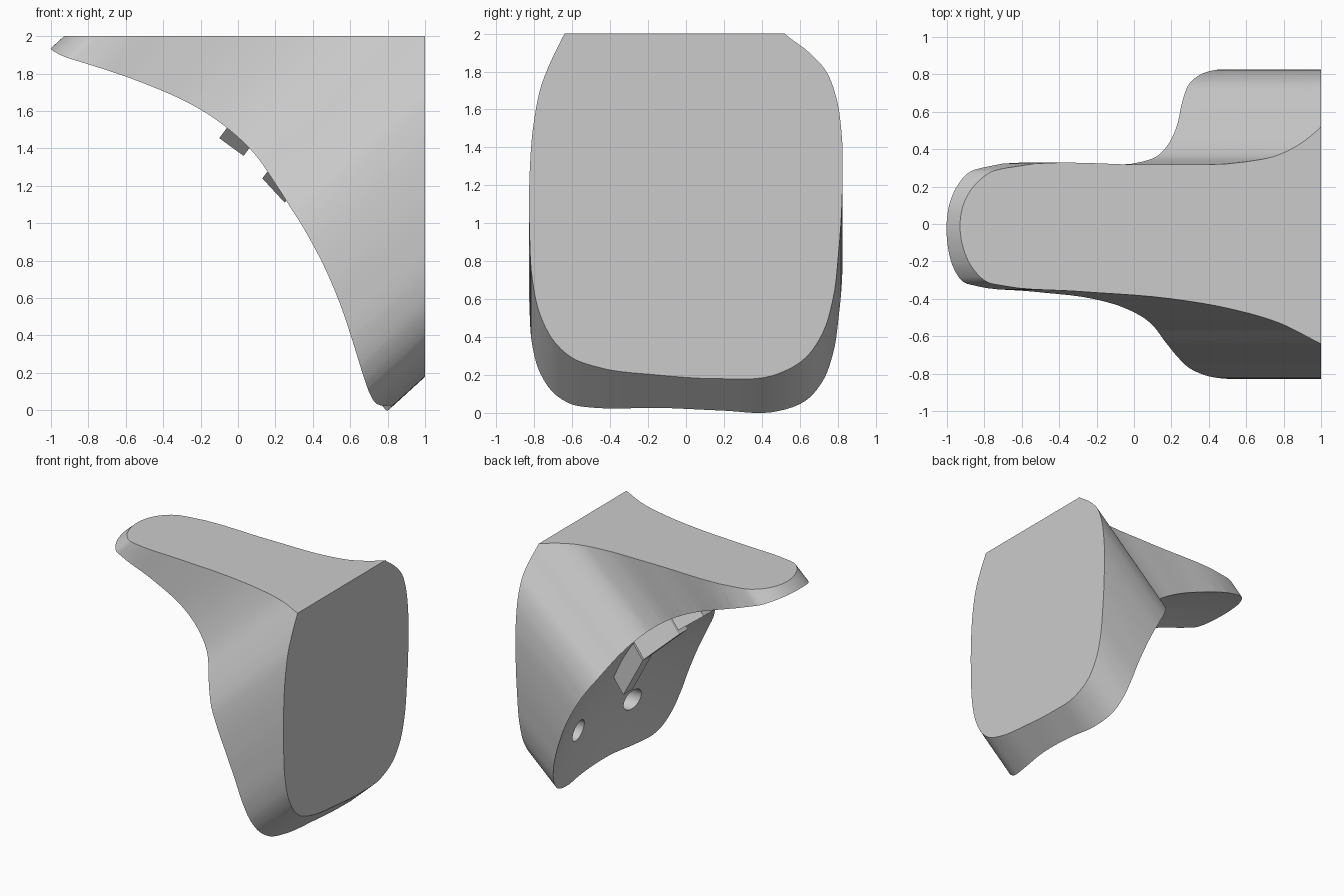
import bpy
import bmesh
from mathutils import Vector

cube = bpy.data.objects.get("Cube")
if cube:
    bpy.data.objects.remove(cube, do_unlink=True)

SLOPE = 0.91        # drop per unit of x along the slanted sweep
BOWL = 0.19         # sideways curvature of the hollow face
BOWL_CENTRE = 0.06  # y of the deepest line of the hollow face

grey = bpy.data.materials.new("light_grey")
grey.use_nodes = True
grey.diffuse_color = (0.6, 0.6, 0.6, 1)
grey.node_tree.nodes["Principled BSDF"].inputs["Base Color"].default_value = (0.6, 0.6, 0.6, 1)


def smooth_path(points, steps=5, closed=False):
    """Smooth curve through the points."""
    n = len(points)
    pts = [Vector(p) for p in points]
    if not closed:  # mirrored end points keep the end tangents straight
        pts = pts + [2 * pts[-1] - pts[-2], 2 * pts[0] - pts[1]]
    out = []
    for i in range(n if closed else n - 1):
        a, b, c, d = (pts[(i + k) % len(pts)] for k in (-1, 0, 1, 2))
        before, span, after = (b - a).length, (c - b).length, (d - c).length
        # tangents weighted by the neighbouring segment lengths
        m1 = ((b - a) / before * span + (c - b) / span * before) / (before + span) * span
        m2 = ((c - b) / span * after + (d - c) / after * span) / (span + after) * span
        for s in range(steps):
            t = s / steps
            h = t * t * (3 - 2 * t)
            out.append(b * (1 - h) + c * h + m1 * t * (1 - t) ** 2 - m2 * t * t * (1 - t))
    if not closed:
        out.append(pts[n - 1])
    return out


def loft(name, loops):
    """Capped solid through a series of matching loops."""
    bm = bmesh.new()
    rings = [[bm.verts.new(p) for p in loop] for loop in loops]
    bm.faces.new(rings[0])
    bm.faces.new(rings[-1][::-1])
    for low, high in zip(rings, rings[1:]):
        for i in range(len(low)):
            j = (i + 1) % len(low)
            bm.faces.new((low[j], low[i], high[i], high[j]))
    bmesh.ops.recalc_face_normals(bm, faces=bm.faces)
    mesh = bpy.data.meshes.new(name)
    bm.to_mesh(mesh)
    bm.free()
    mesh.materials.append(grey)
    obj = bpy.data.objects.new(name, mesh)
    bpy.context.collection.objects.link(obj)
    return obj


def prism(name, base, offset):
    return loft(name, [base, [Vector(p) + Vector(offset) for p in base]])


def cut(obj, tool, operation):
    mod = obj.modifiers.new(operation.title(), 'BOOLEAN')
    mod.operation = operation
    mod.solver = 'EXACT'
    mod.object = tool
    bpy.context.view_layer.objects.active = obj
    bpy.ops.object.modifier_apply(modifier=mod.name)
    bpy.data.objects.remove(tool, do_unlink=True)


# Outline of the wall face (y, z) and of the top shelf (y, x)
wall_back = [(0.2, 0.18), (0.45, 0.195), (0.63, 0.29), (0.72, 0.42), (0.775, 0.6), (0.805, 0.85),
             (0.825, 1.2), (0.82, 1.48), (0.793, 1.66), (0.74, 1.8), (0.65, 1.9)]
shelf = [(0.52, 1), (0.43, 0.89), (0.365, 0.76), (0.333, 0.6), (0.318, 0.1), (0.3, -0.68),
         (0.28, -0.76), (0.21, -0.85), (0.11, -0.91), (0, -0.93), (-0.12, -0.915), (-0.24, -0.86),
         (-0.31, -0.785), (-0.33, -0.7), (-0.36, -0.3), (-0.4, 0.2), (-0.45, 0.5), (-0.53, 0.78)]
wall_front = [(-0.64, 2), (-0.71, 1.86), (-0.765, 1.72), (-0.8, 1.55), (-0.825, 1.25), (-0.825, 0.95),
              (-0.81, 0.7), (-0.77, 0.52), (-0.69, 0.37), (-0.6, 0.29), (-0.48, 0.245), (-0.15, 0.2)]
outline = wall_back + [(y, 2 + SLOPE * (1 - x)) for y, x in shelf] + wall_front
section = smooth_path(outline, 5, closed=True)

# Body: slanted sweep of the outline
start, length = 1.2, 2.7
body = prism("bracket_body",
             [(start, p.x, p.y + SLOPE * (start - 1)) for p in section],
             (-length, 0, -SLOPE * length))

# Hollow face: centre line as (height carried back to the wall, x), bowed sideways
centre_line = smooth_path([(3.9, -1.13), (3.755, -1), (3.2, -0.535), (2.65, -0.125), (2.1, 0.212),
                           (1.55, 0.497), (1, 0.69), (0.5, 0.795), (0.2, 0.818), (0, 0.825)], 8)


def envelope_loop(y):
    sag = BOWL * (y - BOWL_CENTRE) ** 2
    face = [(p.y - sag, y, p.x - SLOPE * (1 - p.y + sag)) for p in centre_line]
    return [(1, y, 2), (-1.6, y, 2)] + face + [(1, y, -0.5)]


cut(body, loft("envelope", [envelope_loop(-1 + i / 14) for i in range(29)]), 'INTERSECT')

# Blind screw holes
for y in (-0.34, 0.35):
    bpy.ops.mesh.primitive_cylinder_add(vertices=32, radius=0.09, depth=0.5,
                                        location=(0.67, y, 0.44), rotation=(0, 1.5708, 0))
    drill = bpy.context.object
    drill.data.materials.append(grey)
    cut(body, drill, 'DIFFERENCE')

# Slanted lugs climbing the middle of the hollow face
for name, p, q in (("lug_lower", (0.58, 0, 0.65), (0.4, 0, 0.985)),
                   ("lug_middle", (0.25, 0.2, 1.11), (0.13, -0.09, 1.24)),
                   ("lug_upper", (0.03, 0.06, 1.36), (-0.1, -0.09, 1.455))):
    width = Vector((0, -0.12, 0))
    prism(name, [p, q, Vector(q) + width, Vector(p) + width], (0.12, 0, 0.16))

# Smooth the curved walls and keep the rims sharp
bpy.ops.object.select_all(action='DESELECT')
body.select_set(True)
bpy.context.view_layer.objects.active = body
bpy.ops.object.shade_smooth_by_angle(angle=0.5)
